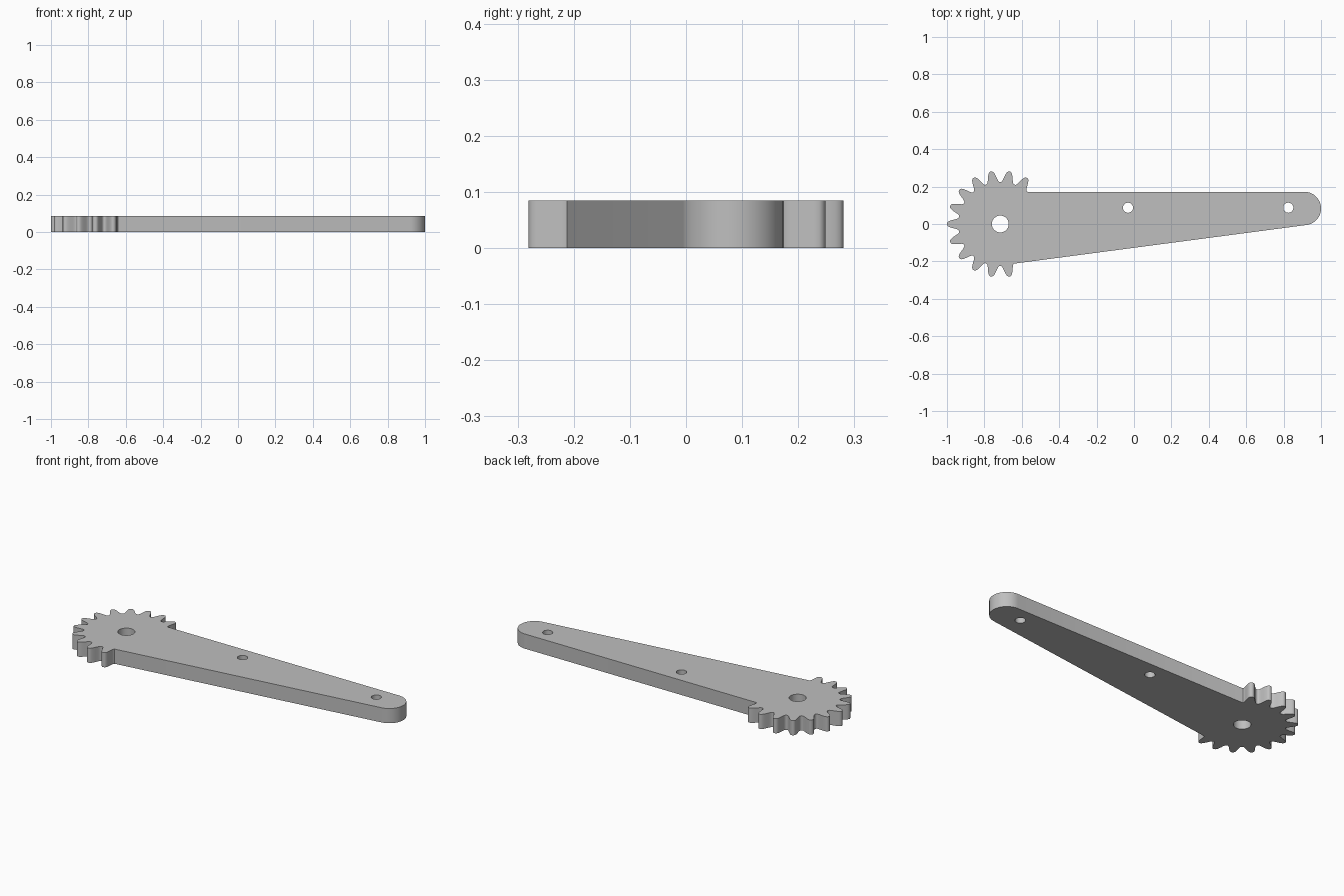
import bpy
import bmesh
from math import sin, cos, radians, atan2, degrees, tau

if "Cube" in bpy.data.objects:
    bpy.data.objects.remove(bpy.data.objects["Cube"])

THICKNESS = 0.085
GEAR_X = -0.715
END_RADIUS = 0.089
BAR_TOP = 0.172
PITCH = 20


def polar(cx, cy, radius, angle):
    a = radians(angle)
    return (cx + radius * cos(a), cy + radius * sin(a))


def circle(cx, cy, radius, count):
    return [polar(cx, cy, radius, 360 * i / count) for i in range(count)]


# Half tooth: radius and angle away from the tooth's centre line
flank = [(0.224, 9), (0.227, 7.9), (0.234, 6.8), (0.243, 5.9), (0.254, 5.0),
         (0.265, 4.1), (0.274, 3.2), (0.281, 2.2), (0.2845, 1.0)]

# Toothed sector, counter-clockwise from the bar's top edge
outline = [polar(GEAR_X, 0, 0.225, 50)]
for tooth in range(60, 281, PITCH):
    outline += [polar(GEAR_X, 0, r, tooth - a) for r, a in flank]
    outline += [polar(GEAR_X, 0, r, tooth + a) for r, a in reversed(flank)]
valley = polar(GEAR_X, 0, 0.225, 290)
outline.append(valley)

# Rounded bar end, tangent to the sloping lower edge
end_x, end_y = 1 - END_RADIUS, BAR_TOP - END_RADIUS
slope = degrees(atan2(end_y - END_RADIUS - valley[1], end_x - valley[0]))
start = slope - 90
steps = 36
outline += [polar(end_x, end_y, END_RADIUS, start + (90 - start) * i / steps)
            for i in range(steps + 1)]

# Pivot hole and two pin holes
holes = [circle(GEAR_X, 0, 0.045, 40)]
holes += [circle(x, 0.087, 0.027, 32) for x in (-0.032, 0.825)]

# Fill the flat profile and extrude it to a plate
bm = bmesh.new()
edges = []
for loop in [outline] + holes:
    verts = [bm.verts.new((x, y, 0)) for x, y in loop]
    edges += [bm.edges.new((v, verts[i - 1])) for i, v in enumerate(verts)]
bmesh.ops.triangle_fill(bm, use_beauty=True, edges=edges, normal=(0, 0, 1))
result = bmesh.ops.extrude_face_region(bm, geom=bm.faces[:], use_keep_orig=True)
top = [g for g in result["geom"] if isinstance(g, bmesh.types.BMVert)]
bmesh.ops.translate(bm, verts=top, vec=(0, 0, THICKNESS))
bmesh.ops.recalc_face_normals(bm, faces=bm.faces[:])

mesh = bpy.data.meshes.new("gear_lever")
bm.to_mesh(mesh)
bm.free()
lever = bpy.data.objects.new("gear_lever", mesh)
bpy.context.collection.objects.link(lever)

# Plain grey material
grey = bpy.data.materials.new("plain_grey")
grey.use_nodes = True
colour = (0.52, 0.52, 0.52, 1)
grey.diffuse_color = colour
grey.node_tree.nodes["Principled BSDF"].inputs["Base Color"].default_value = colour
mesh.materials.append(grey)

bpy.ops.object.select_all(action="DESELECT")
lever.select_set(True)
bpy.context.view_layer.objects.active = lever
bpy.ops.object.shade_smooth_by_angle(angle=radians(35))
